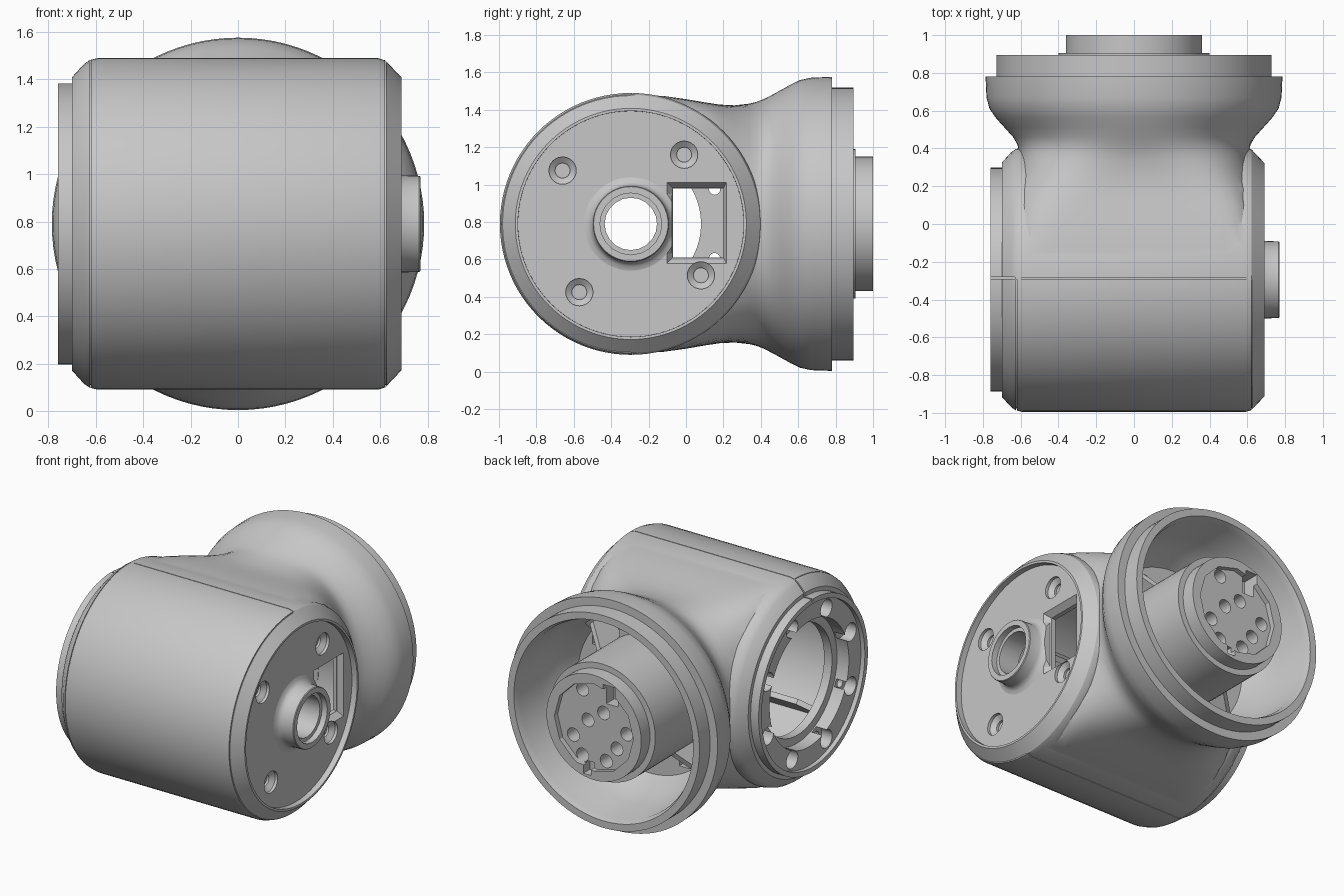
import bpy, bmesh, math
from mathutils import Vector

old = bpy.data.objects.get("Cube")
if old:
    bpy.data.objects.remove(old)

CY, CZ = -0.295, 0.79      # barrel axis; the rear cup shares the height
SEG = 96

grey = bpy.data.materials.new("light_grey")
grey.use_nodes = True
grey.diffuse_color = (0.57, 0.57, 0.57, 1)
grey.node_tree.nodes["Principled BSDF"].inputs["Base Color"].default_value = (0.57, 0.57, 0.57, 1)


def loft(name, rings):
    """Solid skinned through rings of points, capped at both ends."""
    bm = bmesh.new()
    loops = [[bm.verts.new(p) for p in ring] for ring in rings]
    for a, b in zip(loops, loops[1:]):
        for i in range(len(a)):
            j = (i + 1) % len(a)
            bm.faces.new((a[i], a[j], b[j], b[i]))
    bm.faces.new(loops[0])
    bm.faces.new(loops[-1])
    bmesh.ops.recalc_face_normals(bm, faces=bm.faces)
    mesh = bpy.data.meshes.new(name)
    bm.to_mesh(mesh)
    bm.free()
    mesh.materials.append(grey)
    obj = bpy.data.objects.new(name, mesh)
    bpy.context.collection.objects.link(obj)
    return obj


def angles(seg):
    return [2 * math.pi * i / seg for i in range(seg)]


def turn_x(name, profile, y=CY, z=CZ, seg=SEG):
    """Turned solid along x; profile holds (x, radius)."""
    return loft(name, [[Vector((x, y + r * math.cos(a), z + r * math.sin(a)))
                        for a in angles(seg)] for x, r in profile])


def turn_y(name, profile, x=0, z=CZ, seg=SEG):
    """Turned solid along y; profile holds (y, radius)."""
    return loft(name, [[Vector((x + r * math.cos(a), y, z + r * math.sin(a)))
                        for a in angles(seg)] for y, r in profile])


def box(name, lo, hi):
    return loft(name, [[Vector((x, y, z)) for x, y in
                        ((lo[0], lo[1]), (hi[0], lo[1]), (hi[0], hi[1]), (lo[0], hi[1]))]
                       for z in (lo[2], hi[2])])


def combine(obj, parts, operation):
    """Apply booleans to obj and remove the helper solids."""
    for part in parts:
        mod = obj.modifiers.new("cut", 'BOOLEAN')
        mod.operation, mod.object, mod.solver = operation, part, 'EXACT'
    dg = bpy.context.evaluated_depsgraph_get()
    mesh = bpy.data.meshes.new_from_object(obj.evaluated_get(dg))
    obj.modifiers.clear()
    obj.data = mesh
    for part in parts:
        bpy.data.objects.remove(part)


# Barrel with bevelled ends and a side flange
body = turn_x("joint_housing", [(-0.76, 0.593), (-0.7, 0.593), (-0.7, 0.62), (-0.65, 0.675),
                                (-0.625, 0.692), (-0.59, 0.7), (0.59, 0.7), (0.622, 0.69),
                                (0.69, 0.618)])

# Neck that blends from a squarish section to the round rear cup: y, width, height, squareness
sections = [(-0.25, 0.625, 0.69, 17), (-0.12, 0.632, 0.684, 14), (0, 0.638, 0.667, 9.5),
            (0.1, 0.64, 0.65, 6.6), (0.18, 0.635, 0.638, 4.8), (0.26, 0.622, 0.634, 3.5),
            (0.34, 0.611, 0.643, 2.7), (0.38, 0.609, 0.653, 2.42), (0.42, 0.617, 0.669, 2.2),
            (0.46, 0.64, 0.69, 2.08), (0.51, 0.685, 0.717, 2), (0.56, 0.73, 0.745, 2),
            (0.61, 0.765, 0.769, 2), (0.67, 0.781, 0.782, 2), (0.78, 0.786, 0.786, 2)]
rings = []
for y, w, h, n in sections:
    ring = []
    for a in angles(SEG):
        c, s = math.cos(a), math.sin(a)
        k = (abs(c) ** n + abs(s) ** n) ** (-1 / n)
        ring.append(Vector((w * k * c, y, CZ + h * k * s)))
    rings.append(ring)
neck = loft("neck", rings)
lip = turn_y("lip", [(0.7, 0.729), (0.895, 0.729)])
combine(body, [neck, lip], 'UNION')

# Recessed side face, inner cavity, stepped flange bore and rear cup
cuts = [
    turn_x("face_recess", [(0.65, 0.603), (0.8, 0.605)]),
    turn_x("cavity", [(-0.58, 0.6), (0.58, 0.6)]),
    turn_x("flange_recess", [(-0.8, 0.56), (-0.73, 0.56)]),
    turn_x("bore", [(-0.8, 0.43), (-0.64, 0.43), (-0.64, 0.375), (-0.5, 0.375)]),
    turn_y("cup", [(0.92, 0.69), (0.85, 0.665), (0.62, 0.655), (0.5, 0.6), (0.4, 0.54)]),
    turn_x("shaft_hole", [(0.5, 0.14), (0.8, 0.14)], seg=20),
    box("window", (0.5, -0.07, 0.61), (0.8, 0.2, 0.98)),
    loft("window_bevel", [[Vector((x, y, z)) for y, z in
                           ((-0.07 - g, 0.61 - g), (0.2 + g / 2, 0.61 - g),
                            (0.2 + g / 2, 0.98 + g), (-0.07 - g, 0.98 + g))]
                          for x, g in ((0.61, 0.001), (0.66, 0.04))]),
]

# Flange screw holes, open towards the bore
for i in range(8):
    a = math.radians(22.5 + 45 * i)
    cuts.append(turn_x("flange_hole", [(-0.8, 0.062), (-0.65, 0.062), (-0.65, 0.03), (-0.5, 0.03)],
                       CY + 0.485 * math.cos(a), CZ + 0.485 * math.sin(a), 20))

# Counterbored screw holes in the side face
for y, z in ((-0.66, 1.075), (-0.01, 1.16), (-0.57, 0.425), (0.08, 0.515)):
    cuts.append(turn_x("screw_hole", [(0.8, 0.073), (0.63, 0.073), (0.605, 0.04), (0.59, 0.04)],
                       y, z, 24))

# Openings in the cup floor, around the core
for sx in (-1, 1):
    for sz in (-1, 1):
        x, z = sx * 0.33, CZ + sz * 0.33
        cuts.append(box("floor_opening", (x - 0.1, 0.1, z - 0.1), (x + 0.1, 0.48, z + 0.1)))

# Fine seam round the front cover
for z in (CZ + 0.69, CZ - 0.78):
    cuts.append(box("seam", (-0.625, -0.29, z), (0.625, -0.285, z + 0.09)))
for x in (-0.625, 0.621):
    arc = [math.radians(90 + 3 * i) for i in range(61)]
    cuts.append(loft("seam_arc", [[Vector((x + dx, CY + r * math.cos(a), CZ + r * math.sin(a)))
                                   for dx, r in ((0, 0.681), (0.005, 0.681), (0.005, 0.73), (0, 0.73))]
                                  for a in arc]))
cuts.append(box("flange_seam", (-0.8, -0.291, CZ + 0.575), (-0.63, -0.281, CZ + 0.8)))
combine(body, cuts, 'DIFFERENCE')

# Hollow boss flaring into the recessed side face
boss = turn_x("side_boss", [(0.62, 0.27), (0.65, 0.25), (0.657, 0.228), (0.67, 0.213),
                            (0.69, 0.205), (0.765, 0.203), (0.77, 0.199)], seg=48)
combine(boss, [turn_x("boss_bore", [(0.55, 0.14), (0.73, 0.14), (0.73, 0.165), (0.8, 0.165)], seg=20),
               box("boss_trim", (0.55, -0.075, 0.57), (0.7, 0.1, 1.02))], 'DIFFERENCE')

# Connector core in the rear cup
core = turn_y("connector_core", [(0.3, 0.4), (0.905, 0.4), (0.905, 0.36), (1.0, 0.36)], seg=64)
sockets = [turn_y("socket_recess", [(0.965, 0.3), (1.05, 0.3)], seg=12),
           box("key_slot", (-0.16, 0.88, CZ + 0.17), (-0.07, 1.05, CZ + 0.315)),
           box("lower_key_slot", (0.02, 0.93, CZ - 0.335), (0.08, 1.05, CZ - 0.26))]
for x, z in ((0.11, 0.22), (-0.05, 0.1), (0.18, -0.11), (0.07, 0.02), (-0.225, 0),
             (-0.15, -0.12), (-0.07, -0.225), (0.11, -0.23)):
    sockets.append(turn_y("socket", [(0.85, 0.046), (1.05, 0.046)], x, CZ + z, 20))
combine(core, sockets, 'DIFFERENCE')

# Thin ribs bracing the core inside the cup, and stiffening ribs along the cavity wall
ribs = []
for i in range(4):
    a = math.radians(45 + 90 * i)
    c, s = math.cos(a), math.sin(a)
    cup_mid, cavity_mid = Vector((0, 0, CZ)), Vector((0, CY, CZ))
    side = Vector((-s, 0, c)) * 0.018
    ribs.append(loft("core_rib", [[cup_mid + Vector((c * r, y, s * r)) + k * side
                                   for r, y in ((0.37, 0.3), (0.57, 0.3), (0.57, 0.45), (0.37, 0.56))]
                                  for k in (-1, 1)]))
    side = Vector((0, -s, c)) * 0.018
    ribs.append(loft("cavity_rib", [[cavity_mid + Vector((x, c * r, s * r)) + k * side
                                     for r, x in ((0.48, -0.4), (0.61, -0.585), (0.61, 0.59), (0.48, 0.59))]
                                    for k in (-1, 1)]))

# Smooth curved surfaces while keeping machined edges crisp
bpy.ops.object.select_all(action='DESELECT')
for obj in [body, boss, core] + ribs:
    obj.select_set(True)
bpy.context.view_layer.objects.active = body
bpy.ops.object.shade_smooth_by_angle(angle=math.radians(29))
